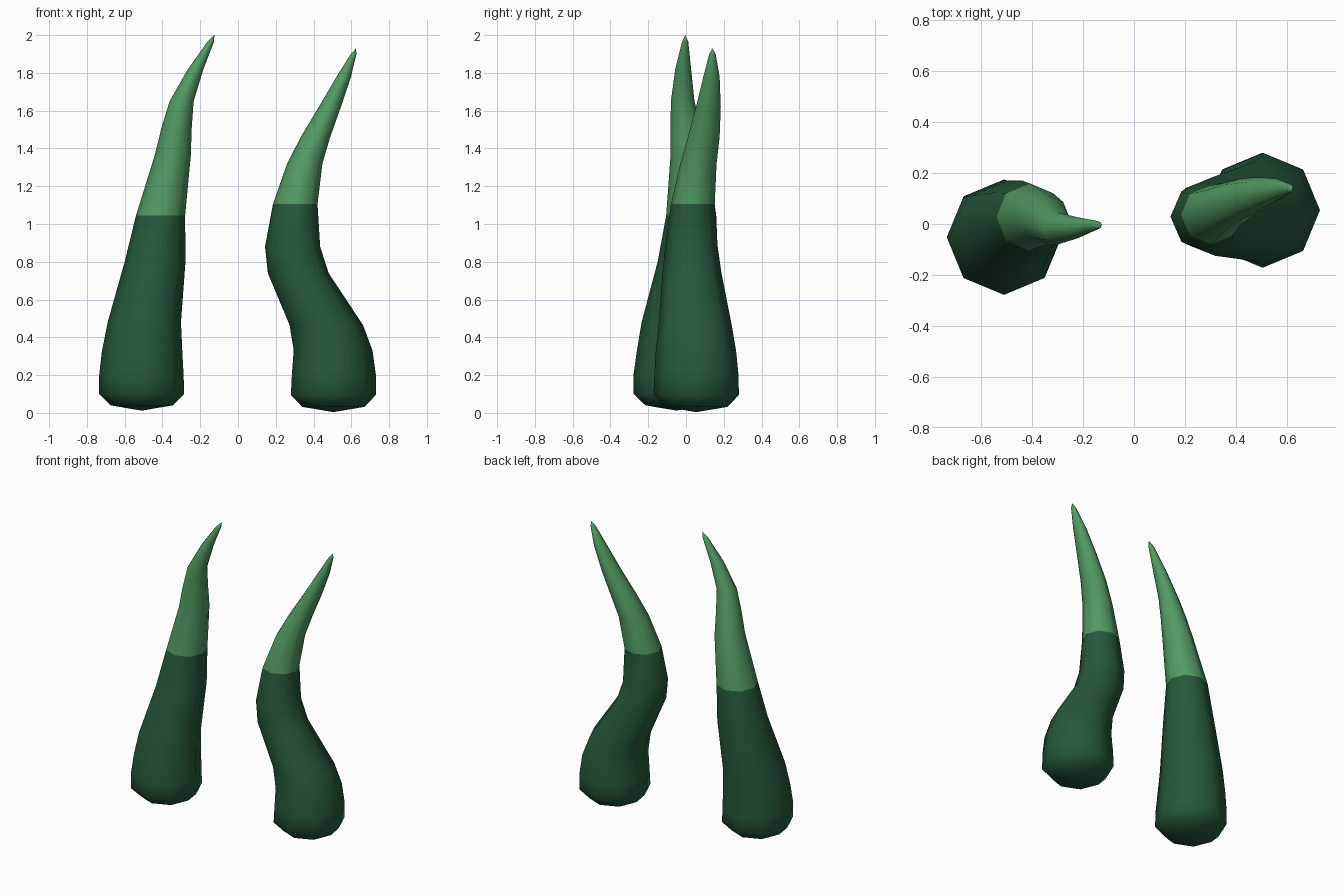
import bpy, bmesh, math

def material(name, rgb):
    m = bpy.data.materials.new(name)
    m.diffuse_color = (*rgb, 1)
    return m

dark = material("dark green", (0.019, 0.098, 0.044))
light = material("light green", (0.085, 0.325, 0.125))
SIDES = 8

def horn(name, bottom, rings, tip, split):
    """Loft eight-sided rings (z, x min, x max, y min, y max) between two end points."""
    bm = bmesh.new()
    loops = []
    for z, x0, x1, y0, y1 in rings:
        loop = []
        for i in range(SIDES):
            a = 2 * math.pi * i / SIDES
            loop.append(bm.verts.new(((x0 + x1) / 2 + (x1 - x0) / 2 * math.cos(a),
                                      (y0 + y1) / 2 + (y1 - y0) / 2 * math.sin(a), z)))
        loops.append(loop)
    base, top = bm.verts.new(bottom), bm.verts.new(tip)
    for i in range(SIDES):
        j = (i + 1) % SIDES
        bm.faces.new((base, loops[0][j], loops[0][i]))
        for a, b in zip(loops, loops[1:]):
            bm.faces.new((a[i], a[j], b[j], b[i]))
        bm.faces.new((loops[-1][i], loops[-1][j], top))
    # pale upper part, dark lower part
    for f in bm.faces:
        f.smooth = True
        f.material_index = int(f.calc_center_median().z > split)
    bmesh.ops.recalc_face_normals(bm, faces=bm.faces)
    me = bpy.data.meshes.new(name)
    bm.to_mesh(me)
    bm.free()
    me.materials.append(dark)
    me.materials.append(light)
    bpy.context.collection.objects.link(bpy.data.objects.new(name, me))

# left horn, leaning gently inward
horn("left_tentacle", (-0.51, -0.05, 0.012), [
    (0.04, -0.675, -0.345, -0.215, 0.115),
    (0.10, -0.735, -0.285, -0.278, 0.175),
    (0.20, -0.735, -0.288, -0.278, 0.172),
    (0.33, -0.72, -0.295, -0.26, 0.17),
    (0.48, -0.69, -0.302, -0.235, 0.17),
    (0.80, -0.60, -0.278, -0.15, 0.17),
    (1.045, -0.54, -0.28, -0.105, 0.16),
    (1.36, -0.442, -0.25, -0.082, 0.115),
    (1.51, -0.405, -0.245, -0.082, 0.08),
    (1.65, -0.362, -0.235, -0.08, 0.045),
    (1.82, -0.265, -0.183, -0.057, 0.027),
    (1.965, -0.162, -0.127, -0.021, 0.012)],
    (-0.125, -0.004, 2.0), 1.05)

# right horn, S-curved
horn("right_tentacle", (0.505, 0.055, 0.004), [
    (0.032, 0.34, 0.67, -0.11, 0.22),
    (0.095, 0.28, 0.73, -0.172, 0.28),
    (0.20, 0.285, 0.73, -0.168, 0.278),
    (0.33, 0.295, 0.712, -0.16, 0.265),
    (0.465, 0.273, 0.662, -0.145, 0.242),
    (0.74, 0.158, 0.48, -0.125, 0.188),
    (0.88, 0.143, 0.435, -0.11, 0.168),
    (1.105, 0.185, 0.421, -0.08, 0.152),
    (1.32, 0.26, 0.447, -0.03, 0.162),
    (1.46, 0.332, 0.488, 0.01, 0.178),
    (1.62, 0.428, 0.545, 0.053, 0.184),
    (1.78, 0.522, 0.598, 0.092, 0.178),
    (1.90, 0.597, 0.627, 0.123, 0.157)],
    (0.625, 0.14, 1.93), 1.11)
